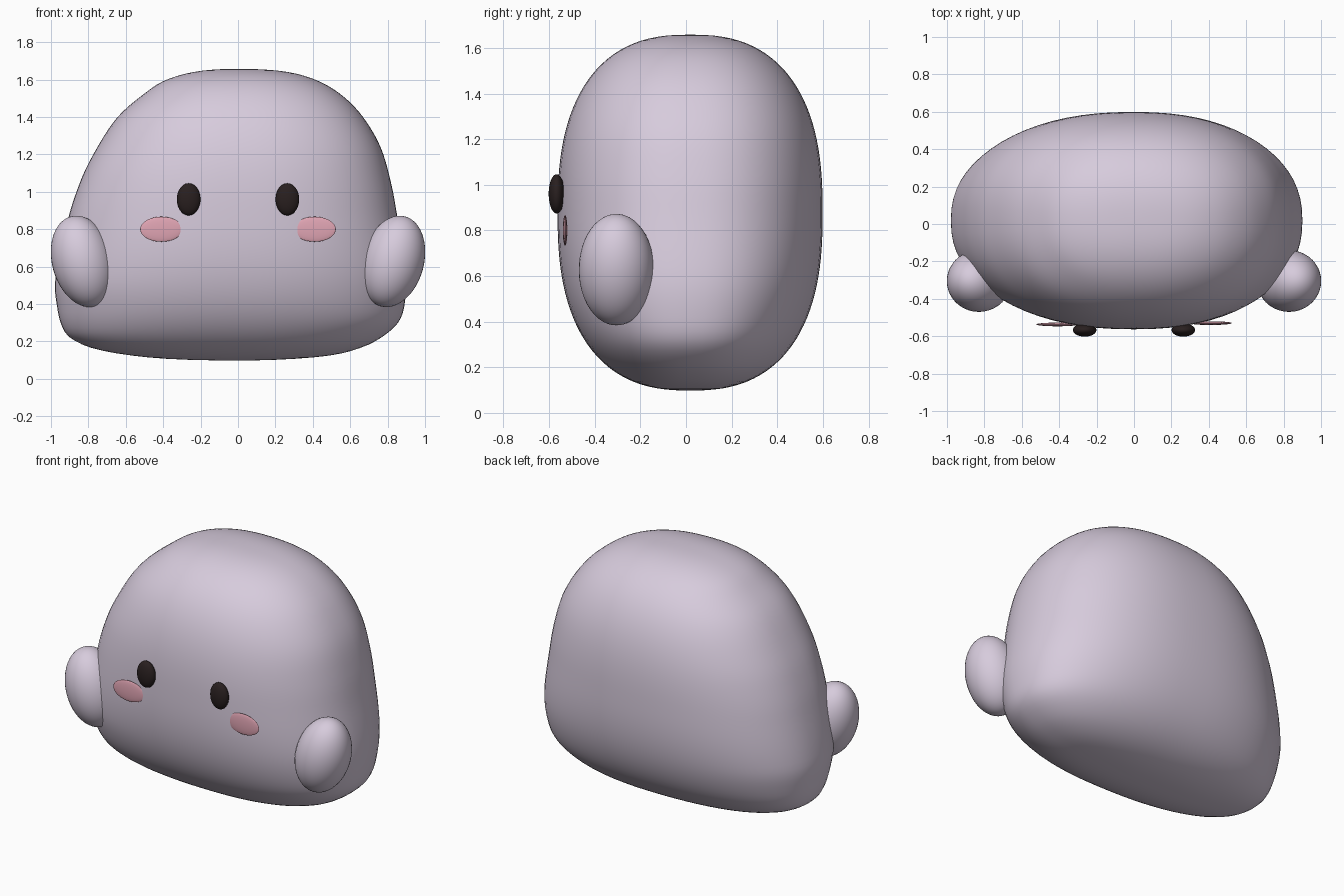
import bpy, math
from mathutils import Vector

if "Cube" in bpy.data.objects:
    bpy.data.objects.remove(bpy.data.objects["Cube"])


def material(name, rgb):
    m = bpy.data.materials.new(name)
    m.diffuse_color = (*rgb, 1)
    m.use_nodes = True
    m.node_tree.nodes["Principled BSDF"].inputs["Base Color"].default_value = m.diffuse_color
    return m


LILAC = material("pale_lilac", (0.68, 0.60, 0.72))
PINK = material("blush_pink", (0.76, 0.38, 0.46))
DARK = material("dark_brown", (0.022, 0.014, 0.014))


def smooth_curve(pts, t):
    """Smooth interpolation through (t, value) points."""
    n = len(pts)

    def slope(i):
        a, b = pts[max(i - 1, 0)], pts[min(i + 1, n - 1)]
        return (b[1] - a[1]) / (b[0] - a[0])

    i = 0
    while i < n - 2 and t > pts[i + 1][0]:
        i += 1
    (t0, v0), (t1, v1) = pts[i], pts[i + 1]
    h = t1 - t0
    s = (t - t0) / h
    return ((2 * s**3 - 3 * s**2 + 1) * v0 + (s**3 - 2 * s**2 + s) * h * slope(i)
            + (3 * s**2 - 2 * s**3) * v1 + (s**3 - s**2) * h * slope(i + 1))


# Half widths of the body from bottom (0) to top (pi); the left foot flares out more
LEFT = [(0, 0), (.134, .34), (.296, .62), (.426, .79), (.573, .90), (.693, .94), (.864, .965),
        (1.106, .977), (1.558, .905), (1.817, .838), (1.993, .775), (2.301, .645),
        (2.533, .51), (2.747, .385), (2.98, .19), (math.pi, 0)]
RIGHT = [(0, 0), (.243, .46), (.426, .66), (.608, .79), (.766, .866), (.962, .895),
         (1.2, .897), (1.571, .85), (1.78, .82), (2.035, .767), (2.252, .69),
         (2.467, .59), (2.72, .436), (2.957, .24), (math.pi, 0)]


def signed_pow(v, p):
    return math.copysign(abs(v) ** p, v)


def make_body(rings=60, sides=72):
    verts, faces = [(0, .018, .098)], []
    for r in range(1, rings):
        t = math.pi * r / rings
        z = .878 - .780 * math.cos(t)
        depth = .581 * (1 - abs(math.cos(t)) ** 2.5) ** .4
        left, right = smooth_curve(LEFT, t), smooth_curve(RIGHT, t)
        for k in range(sides):
            a = 2 * math.pi * k / sides
            c, s = math.cos(a), math.sin(a)
            w = right if c > 0 else left
            verts.append((w * signed_pow(c, .87), .018 + depth * signed_pow(s, .87), z))
    verts.append((0, .018, 1.658))
    top = len(verts) - 1
    for k in range(sides):
        n = (k + 1) % sides
        faces.append((0, 1 + n, 1 + k))
        for r in range(rings - 2):
            a, b = 1 + r * sides, 1 + (r + 1) * sides
            faces.append((a + k, a + n, b + n, b + k))
        last = 1 + (rings - 2) * sides
        faces.append((last + k, last + n, top))
    me = bpy.data.meshes.new("body")
    me.from_pydata(verts, [], faces)
    me.materials.append(LILAC)
    me.polygons.foreach_set("use_smooth", [True] * len(me.polygons))
    ob = bpy.data.objects.new("body", me)
    bpy.context.collection.objects.link(ob)


def ellipsoid(name, centre, radii, mat, tilt=0):
    bpy.ops.mesh.primitive_uv_sphere_add(segments=40, ring_count=24, location=centre,
                                         rotation=(0, math.radians(tilt), 0))
    ob = bpy.context.object
    ob.name = name
    ob.scale = Vector(radii)
    ob.data.materials.append(mat)
    bpy.ops.object.shade_smooth()


make_body()

# Arms, eyes and flat cheeks, mirrored; all partly sunk into the body
for side, x, cheek_y in (("left", -1, -.537), ("right", 1, -.53)):
    ellipsoid(side + "_arm", (x * .829, -.305, .628), (.165, .165, .249), LILAC, x * 15)
    ellipsoid(side + "_eye", (x * .264, -.567, .96), (.063, .035, .086), DARK)
    ellipsoid(side + "_cheek", (x * .41, cheek_y, .80), (.113, .010, .067), PINK)
